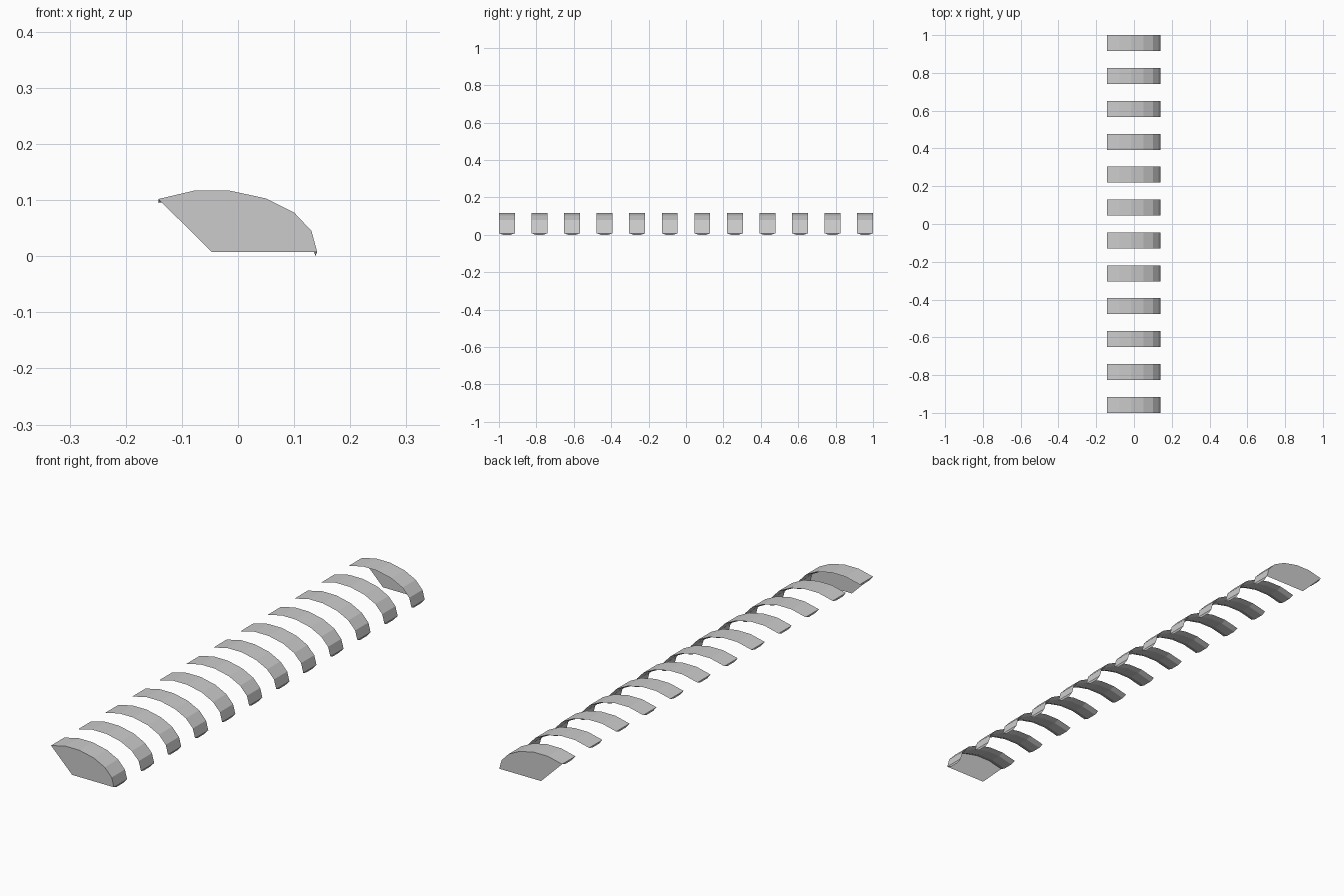
import bpy, bmesh

if "Cube" in bpy.data.objects:
    bpy.data.objects.remove(bpy.data.objects["Cube"])

# Arched slat profile in x, z
ARC = [(-0.142, 0.102), (-0.078, 0.117), (-0.015, 0.117), (0.05, 0.103),
       (0.1, 0.078), (0.131, 0.045), (0.141, 0.008)]
INNER = [(-0.142, 0.095), (-0.077, 0.110), (-0.016, 0.110), (0.047, 0.096),
         (0.095, 0.072), (0.125, 0.040), (0.138, 0.0)]
WIDTH, COUNT = 0.085, 12
PITCH = (2 - WIDTH) / (COUNT - 1)


def mesh_object(name, bm):
    me = bpy.data.meshes.new(name)
    bm.to_mesh(me)
    bm.free()
    ob = bpy.data.objects.new(name, me)
    bpy.context.collection.objects.link(ob)
    return ob


def make_slat(name, y):
    # Flat outer skin with a shallow tapered rib on the underside
    bm = bmesh.new()
    h, r = WIDTH / 2, WIDTH / 4
    rings = []
    for (x, z), (ix, iz) in zip(ARC, INNER):
        rings.append([bm.verts.new(p) for p in
                      ((x, y - h, z), (x, y + h, z), (ix, y + r, iz), (ix, y - r, iz))])
    for a, b in zip(rings, rings[1:]):
        for i in range(4):
            j = (i + 1) % 4
            bm.faces.new((a[i], a[j], b[j], b[i]))
    bm.faces.new(rings[0])
    bm.faces.new(rings[-1])
    bmesh.ops.recalc_face_normals(bm, faces=bm.faces)
    return mesh_object(name, bm)


def make_end_plate(name, y):
    # Thin plate closing the end below the arch
    bm = bmesh.new()
    f = bm.faces.new([bm.verts.new((x, y, z)) for x, z in ARC + [(-0.047, 0.008)]])
    f.normal_update()
    if f.normal.y * y < 0:
        f.normal_flip()
    return mesh_object(name, bm)


for i in range(COUNT):
    make_slat(f"slat_{i + 1}", -1 + WIDTH / 2 + i * PITCH)
make_end_plate("front_end_plate", -1)
make_end_plate("back_end_plate", 1)
